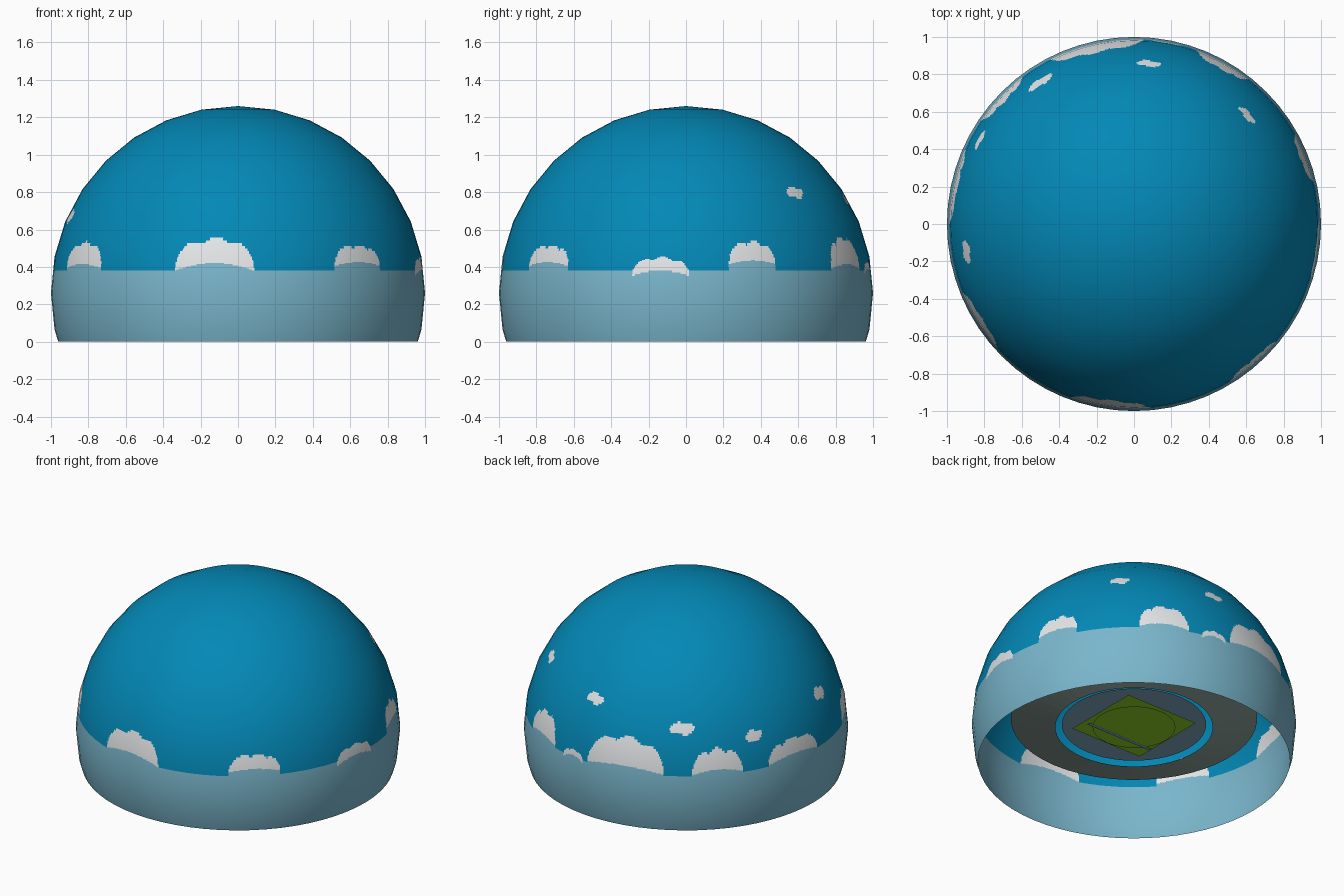
import bpy, bmesh, math
from mathutils import Matrix, Vector

cube = bpy.data.objects.get("Cube")
if cube:
    bpy.data.objects.remove(cube, do_unlink=True)


def material(name, *rgb):
    lin = [((c / 255 + 0.055) / 1.055) ** 2.4 if c > 10 else c / 3294 for c in rgb] + [1]
    m = bpy.data.materials.new(name)
    m.use_nodes = True
    m.diffuse_color = lin
    m.node_tree.nodes["Principled BSDF"].inputs["Base Color"].default_value = lin
    return m


SKY = material("sky_blue", 3, 136, 182)
HAZE = material("horizon_haze", 122, 182, 204)
CLOUD = material("cloud_white", 232, 234, 235)
STONE = material("stone_grey", 142, 163, 157)
SLATE = material("slate_blue", 132, 172, 192)
GRASS = material("grass_green", 145, 212, 40)


def finish(bm, name, mats):
    me = bpy.data.meshes.new(name)
    bm.to_mesh(me)
    bm.free()
    for m in mats:
        me.materials.append(m)
    ob = bpy.data.objects.new(name, me)
    bpy.context.collection.objects.link(ob)
    return ob


# Cloud banks: longitude, half width (degrees), foot, arch of the underside, peak, skew
BANKS = [(-7.5, 12.5, .38, .04, .56, .05), (-58, 10, .395, .02, .535, .0),
         (41, 9.3, .405, .02, .52, .2), (82, 9, .35, .03, .455, .1),
         (111.3, 7.7, .415, .02, .54, .15), (151, 9, .39, .025, .565, -.2),
         (170, 5, .36, .03, .43, 0), (192, 15, .385, .03, .60, .1),
         (226.5, 9.3, .385, .03, .55, 0), (258, 12, .385, .03, .52, -.1)]
# Small floating clouds: longitude, half width, height, half height
PUFFS = [(134, 4.2, .797, .03), (174.7, 4.3, .757, .03), (213.5, 5, .668, .032),
         (241.5, 3.5, .59, .035), (279.5, 4, .67, .035)]
HORIZON = .38
CENTRE = Vector((0, 0, .26))


def wrap(a):
    return (a + 180) % 360 - 180


def sky_index(p):
    """0 sky, 1 haze, 2 cloud"""
    if p.z > .9:
        return 0
    lon = math.degrees(math.atan2(p.x, -p.y))
    for c, w, z, h in PUFFS:
        u = wrap(lon - c) / w
        if u * u + ((p.z - z + .15 * h * math.sin(5 * u)) / h) ** 2 < 1:
            return 2
    index = 1 if p.z < HORIZON else 0
    for c, w, foot, arch, peak, skew in BANKS:
        u = wrap(lon - c) / w
        if abs(u) >= 1:
            continue
        dome = 1 - u * u
        bumps = abs(math.cos(4.5 * (u - skew * dome)))
        top = foot + (peak - foot) * (.84 * dome ** .45 + .16 * bumps)
        if p.z < foot + arch * dome:
            index = 1
        elif p.z < top:
            return 2
    return index


# Sky dome: cut sphere, finely divided so the clouds can be coloured by face
bm = bmesh.new()
bmesh.ops.create_uvsphere(bm, u_segments=64, v_segments=16, radius=1,
                          matrix=Matrix.Translation(CENTRE))
for height, trim in ((0, True), (HORIZON, False)):
    bmesh.ops.bisect_plane(bm, geom=bm.verts[:] + bm.edges[:] + bm.faces[:],
                           plane_co=(0, 0, height), plane_no=(0, 0, 1), clear_inner=trim)
bmesh.ops.subdivide_edges(bm, edges=bm.edges[:], cuts=12, use_grid_fill=True)
for f in bm.faces:
    f.smooth = True
    f.material_index = sky_index(f.calc_center_median())
sky_dome = finish(bm, "sky_dome", [SKY, HAZE, CLOUD])
sky_dome.data.normals_split_custom_set_from_vertices(
    [(v.co - CENTRE).normalized() for v in sky_dome.data.vertices])


def disc(name, radius, z, mat, segments=48):
    bm = bmesh.new()
    bmesh.ops.create_circle(bm, cap_ends=True, segments=segments, radius=radius,
                            matrix=Matrix.Translation((0, 0, z)))
    return finish(bm, name, [mat])


def plate(name, x, y, z, sx, sy, mat):
    bm = bmesh.new()
    bmesh.ops.create_grid(bm, x_segments=1, y_segments=1, size=.5,
                          matrix=Matrix.Translation((x, y, z)) @ Matrix.Diagonal((sx, sy, 1, 1)))
    return finish(bm, name, [mat])


# Sloping ground ring inside the dome
bm = bmesh.new()
inner, outer = [bmesh.ops.create_circle(bm, segments=48, radius=r,
                                        matrix=Matrix.Translation((0, 0, z)))["verts"]
                for r, z in ((.485, .237), (.76, .30))]
for i in range(48):
    j = (i + 1) % 48
    bm.faces.new((inner[i], outer[i], outer[j], inner[j]))
finish(bm, "ground_ring", [STONE])

# Central court with lawns and a path
disc("court_floor", .445, .255, SLATE)
plate("square_lawn", 0, 0, .247, .54, .54, GRASS)
disc("round_lawn", .255, .237, GRASS)
plate("lawn_path", 0, -.14, .232, .5, .025, SLATE)
